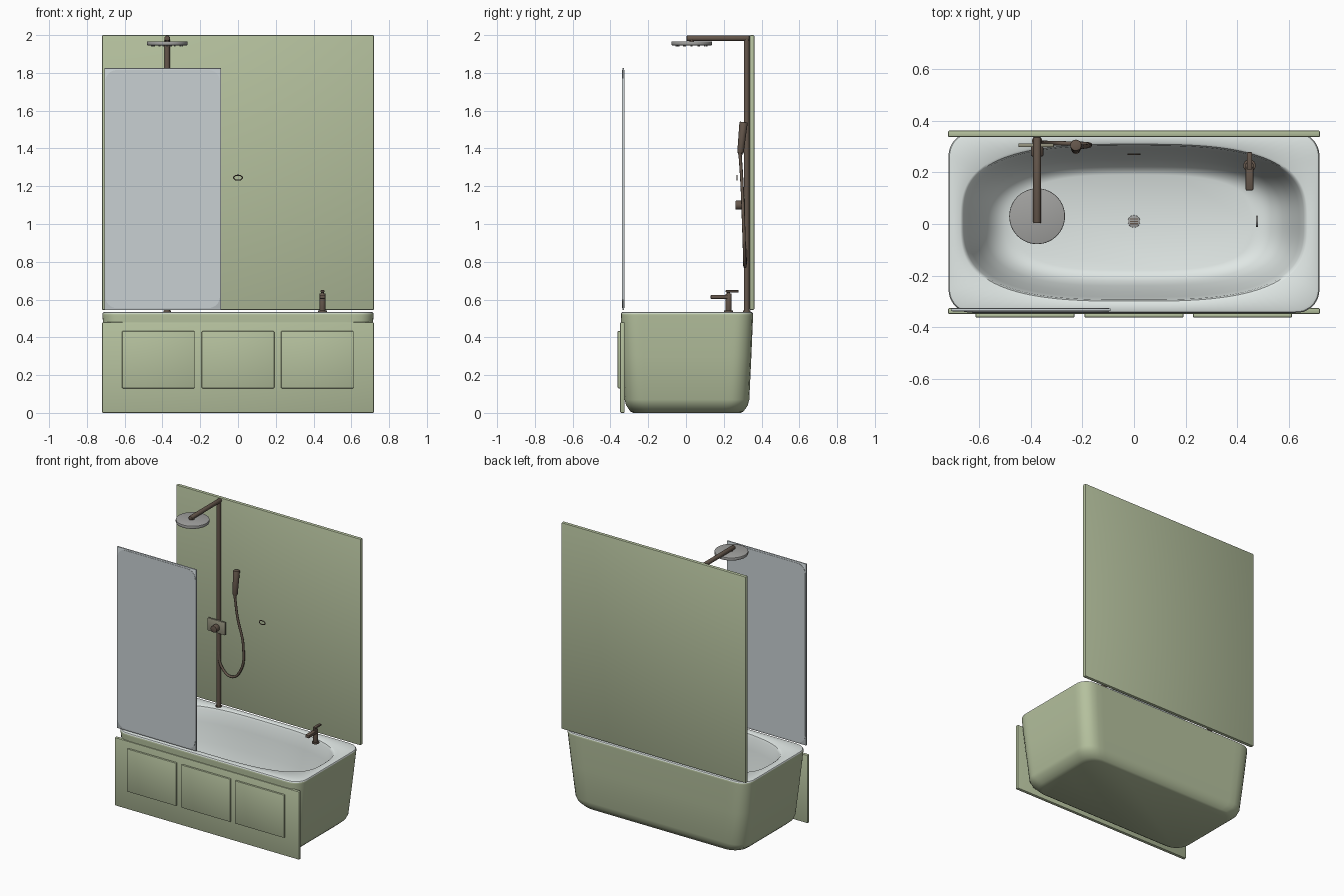
import bpy, bmesh, math
from mathutils import Vector

if "Cube" in bpy.data.objects:
    bpy.data.objects.remove(bpy.data.objects["Cube"])


def material(name, col):
    m = bpy.data.materials.new(name)
    m.diffuse_color = (*col, 1)
    m.use_nodes = True
    m.node_tree.nodes["Principled BSDF"].inputs["Base Color"].default_value = m.diffuse_color
    return m


GREEN = material("sage green", (0.46, 0.53, 0.34))
WHITE = material("enamel white", (0.80, 0.86, 0.84))
GLASS = material("pale grey glass", (0.58, 0.63, 0.65))
BRONZE = material("dark bronze", (0.13, 0.095, 0.072))
STEEL = material("brushed grey", (0.36, 0.36, 0.35))
PLATE = material("dull bronze plate", (0.30, 0.29, 0.21))


def finish(name, bm, mats):
    bmesh.ops.recalc_face_normals(bm, faces=bm.faces)
    me = bpy.data.meshes.new(name)
    bm.to_mesh(me)
    bm.free()
    ob = bpy.data.objects.new(name, me)
    bpy.context.collection.objects.link(ob)
    for m in mats:
        me.materials.append(m)
    return ob


def box(name, lo, hi, mat, bevel=0.004, segs=2):
    bm = bmesh.new()
    bmesh.ops.create_cube(bm, size=1)
    for v in bm.verts:
        v.co = [l + (c + 0.5) * (h - l) for c, l, h in zip(v.co, lo, hi)]
    if bevel:
        bmesh.ops.bevel(bm, geom=bm.edges[:], offset=bevel, segments=segs,
                        profile=0.5, affect='EDGES')
    return finish(name, bm, [mat])


def rod(name, p, q, r, mat, r2=None, sides=24, bevel=0.0):
    p, q = Vector(p), Vector(q)
    bm = bmesh.new()
    bmesh.ops.create_cone(bm, cap_ends=True, segments=sides, radius1=r,
                          radius2=r if r2 is None else r2, depth=(q - p).length)
    if bevel:
        caps = {e for f in bm.faces if len(f.verts) > 4 for e in f.edges}
        bmesh.ops.bevel(bm, geom=list(caps), offset=bevel, segments=2,
                        profile=0.5, affect='EDGES')
    rot = Vector((0, 0, 1)).rotation_difference(q - p).to_matrix()
    for v in bm.verts:
        v.co = rot @ v.co + (p + q) / 2
    return finish(name, bm, [mat])


def tube(name, pts, r, mat, cyclic=False):
    cu = bpy.data.curves.new(name + "_path", 'CURVE')
    cu.dimensions = '3D'
    cu.bevel_depth, cu.bevel_resolution, cu.use_fill_caps = r, 3, True
    cu.resolution_u = 10
    sp = cu.splines.new('BEZIER')
    sp.bezier_points.add(len(pts) - 1)
    for b, c in zip(sp.bezier_points, pts):
        b.co = c
        b.handle_left_type = b.handle_right_type = 'AUTO'
    sp.use_cyclic_u = cyclic
    cu.materials.append(mat)
    ob = bpy.data.objects.new(name, cu)
    bpy.context.collection.objects.link(ob)
    return ob


# Bathtub: rings lofted from the underside, over the rim and down to the floor
N = 160


def round_rect(a, b, r, t):
    lo, hi = 0.5, 1.5
    for _ in range(22):
        s = (lo + hi) / 2
        dx = max(abs(s * a * math.cos(t)) - a + r, 0)
        dy = max(abs(s * b * math.sin(t)) - b + r, 0)
        if math.hypot(dx, dy) < r:
            lo = s
        else:
            hi = s
    return lo


def oval(n, t):
    return (abs(math.cos(t)) ** n + abs(math.sin(t)) ** n) ** (-1 / n)


OUTER = [(0.60, 0.285, 0.0, 0.10), (0.625, 0.30, 0.008, 0.10),
         (0.662, 0.322, 0.04, 0.10), (0.675, 0.330, 0.07, 0.10),
         (0.698, 0.341, 0.30, 0.095), (0.718, 0.350, 0.515, 0.09),
         (0.718, 0.350, 0.525, 0.09), (0.714, 0.346, 0.532, 0.087),
         (0.706, 0.338, 0.535, 0.082)]
INNER = [(0.672, 0.312, 0.535), (0.664, 0.304, 0.530), (0.657, 0.298, 0.515),
         (0.64, 0.288, 0.43), (0.61, 0.268, 0.30), (0.575, 0.245, 0.19),
         (0.54, 0.225, 0.135), (0.50, 0.203, 0.108), (0.46, 0.185, 0.10)]
bm = bmesh.new()
rings = []
for k, (a, b, z, *r) in enumerate(OUTER + INNER):
    ring = []
    for i in range(N):
        t = 2 * math.pi * i / N
        s = round_rect(a, b, r[0], t) if r else oval(3.0, t)
        ring.append(bm.verts.new((s * a * math.cos(t), 0.005 + s * b * math.sin(t), z)))
    rings.append(ring)
for k in range(len(rings) - 1):
    for i in range(N):
        j = (i + 1) % N
        f = bm.faces.new((rings[k][i], rings[k][j], rings[k + 1][j], rings[k + 1][i]))
        f.material_index = 1 if k >= 6 else 0
bm.faces.new(rings[0][::-1])
bm.faces.new(rings[-1]).material_index = 1
finish("bathtub", bm, [GREEN, WHITE])

# Drain with slots, overflow disc
rod("drain", (0, 0.01, 0.095), (0, 0.01, 0.106), 0.024, STEEL, bevel=0.002)
for i in (-1, 0, 1):
    box("drain_slot", (-0.015, 0.008 + 0.009 * i, 0.104),
        (0.015, 0.012 + 0.009 * i, 0.107), BRONZE, 0)
rod("overflow", (0.472, 0.01, 0.145), (0.48, 0.01, 0.145), 0.022, STEEL, bevel=0.002)

# Front apron with three raised panels
box("apron", (-0.72, -0.349, 0), (0.72, -0.325, 0.48), GREEN, 0.006)
for x in (-0.422, 0, 0.42):
    box("apron_panel", (x - 0.192, -0.362, 0.13), (x + 0.192, -0.345, 0.433), GREEN, 0.005)

# Back wall panel
box("wall_panel", (-0.72, 0.336, 0.545), (0.72, 0.362, 2.0), GREEN, 0.006)

# Bath screen with rounded inner pane
box("screen", (-0.708, -0.337, 0.545), (-0.09, -0.327, 1.825), GLASS, 0.002)
bm = bmesh.new()
bmesh.ops.create_cube(bm, size=1)
for v in bm.verts:
    v.co = (-0.399 + v.co.x * 0.606, -0.332 + v.co.y * 0.014, 1.185 + v.co.z * 1.26)
edges = [e for e in bm.edges if abs(e.verts[0].co.y - e.verts[1].co.y) > 0.01]
bmesh.ops.bevel(bm, geom=edges, offset=0.06, segments=8, profile=0.5, affect='EDGES')
finish("screen_pane", bm, [GLASS])

# Shower column, arm and rain head
X = -0.375
rod("shower_pole", (X, 0.321, 0.535), (X, 0.321, 1.985), 0.0145, BRONZE)
rod("pole_base", (X, 0.321, 0.533), (X, 0.321, 0.542), 0.02, BRONZE)
rod("shower_arm", (X, 0.336, 1.983), (X, 0.003, 1.983), 0.015, BRONZE, bevel=0.004)
rod("head_neck", (X, 0.03, 1.96), (X, 0.03, 1.98), 0.012, BRONZE)
rod("rain_head", (X, 0.03, 1.946), (X, 0.03, 1.967), 0.108, STEEL, sides=64, bevel=0.004)
for count, rad in ((6, 0.04), (12, 0.08)):
    for i in range(count):
        t = 2 * math.pi * i / count
        x, y = X + rad * math.cos(t), 0.03 + rad * math.sin(t)
        rod("nozzle", (x, y, 1.941), (x, y, 1.948), 0.005, STEEL, sides=8)

# Mixer valve
box("mixer_plate", (-0.447, 0.298, 1.06), (-0.31, 0.312, 1.15), PLATE, 0.003)
rod("mixer_knob", (X, 0.30, 1.1), (X, 0.262, 1.1), 0.024, BRONZE, bevel=0.004)

# Hand shower and hose
rod("hand_shower", (-0.225, 0.288, 1.375), (-0.225, 0.305, 1.54), 0.017, BRONZE,
    r2=0.022, bevel=0.004)
rod("hand_shower_tip", (-0.225, 0.286, 1.35), (-0.225, 0.289, 1.385), 0.008, BRONZE, r2=0.014)
tube("shower_hose", [(-0.225, 0.287, 1.36), (-0.212, 0.296, 1.22), (-0.172, 0.304, 1.02),
                     (-0.197, 0.31, 0.84), (-0.27, 0.312, 0.775), (-0.345, 0.314, 0.82),
                     (X, 0.314, 0.93)], 0.0085, BRONZE)

# Small oval ring in front of the wall
tube("wall_ring", [(0.023 * math.cos(i * math.pi / 4), 0.27, 1.245 + 0.013 * math.sin(i * math.pi / 4))
                   for i in range(8)], 0.003, BRONZE, cyclic=True)

# Deck tap
rod("tap_base", (0.447, 0.226, 0.533), (0.447, 0.226, 0.543), 0.024, BRONZE, bevel=0.002)
rod("tap_post", (0.447, 0.226, 0.535), (0.447, 0.226, 0.632), 0.016, BRONZE, bevel=0.003)
box("tap_spout", (0.432, 0.13, 0.604), (0.462, 0.236, 0.624), BRONZE, 0.004)
rod("tap_stem", (0.447, 0.226, 0.63), (0.447, 0.226, 0.645), 0.008, BRONZE)
box("tap_lever", (0.437, 0.21, 0.638), (0.457, 0.278, 0.65), BRONZE, 0.003)

# Smooth shading with sharp edges kept
for ob in bpy.context.scene.objects:
    if ob.type == 'MESH':
        ob.select_set(True)
        bpy.context.view_layer.objects.active = ob
bpy.ops.object.shade_smooth_by_angle(angle=math.radians(35))
